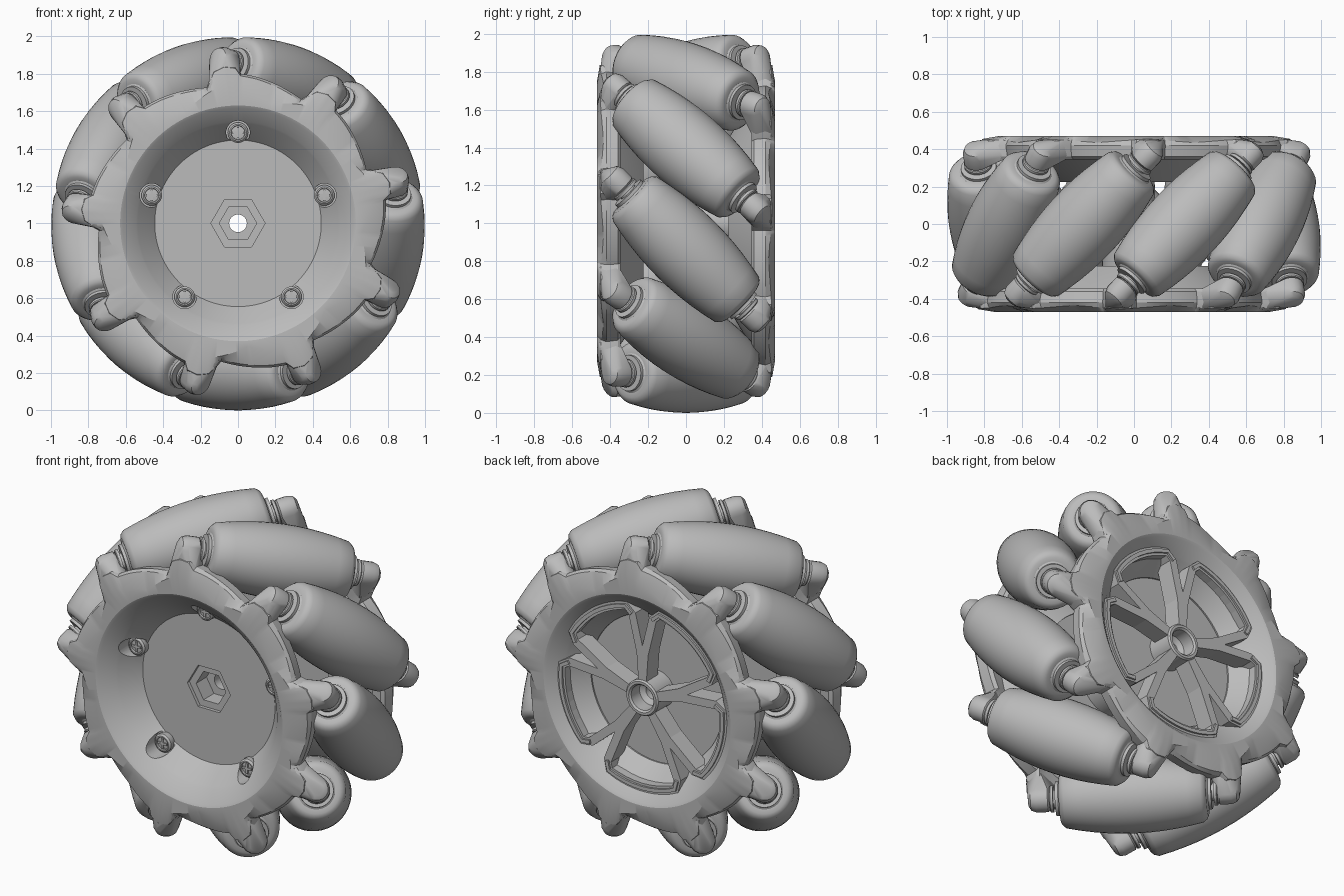
import bpy, bmesh, math
from mathutils import Matrix, Vector

if "Cube" in bpy.data.objects:
    bpy.data.objects.remove(bpy.data.objects["Cube"])

grey = bpy.data.materials.new("light grey")
grey.use_nodes = True
grey.diffuse_color = (0.5, 0.5, 0.5, 1)
grey.node_tree.nodes["Principled BSDF"].inputs["Base Color"].default_value = (0.5, 0.5, 0.5, 1)

ROLLERS = 9
AXIS_R = 0.79
HUB = Matrix.Translation((0, 0, 1))
TURN = HUB @ Matrix.Rotation(math.pi, 4, 'Z')     # front parts to the rear
rad = math.radians


def polar(r, deg, y):
    return Vector((r * math.cos(rad(deg)), y, r * math.sin(rad(deg))))


def add(name, mesh, matrix=HUB):
    ob = bpy.data.objects.new(name, mesh)
    bpy.context.collection.objects.link(ob)
    ob.matrix_world = matrix
    return ob


def finish(bm, name):
    bmesh.ops.recalc_face_normals(bm, faces=bm.faces)
    mesh = bpy.data.meshes.new(name)
    bm.to_mesh(mesh)
    bm.free()
    mesh.materials.append(grey)
    return mesh


def smooth(ob, angle=32):
    bpy.ops.object.select_all(action='DESELECT')
    ob.select_set(True)
    bpy.context.view_layer.objects.active = ob
    bpy.ops.object.shade_smooth_by_angle(angle=rad(angle))


def loft(name, section, n, closed=True):
    """Sweep section(angle) -> [(radius, y)] around the y axis."""
    bm = bmesh.new()
    rings = []
    for i in range(n):
        a = 360 * i / n
        rings.append([bm.verts.new(polar(r, a, y)) for r, y in section(a)])
    m = len(rings[0])
    for i in range(n):
        p, q = rings[i], rings[(i + 1) % n]
        for j in range(m if closed else m - 1):
            k = (j + 1) % m
            bm.faces.new((p[j], p[k], q[k], q[j]))
    if not closed:
        for j in (0, m - 1):
            bm.faces.new([ring[j] for ring in rings])
    return finish(bm, name)


def ribbon(name, path, width, y0, y1):
    """Bar of rectangular section following a path in the wheel plane."""
    bm = bmesh.new()
    rows = []
    for i, p in enumerate(path):
        prev, nxt = path[max(i - 1, 0)], path[min(i + 1, len(path) - 1)]
        d = (nxt - prev).normalized()
        side = Vector((-d.z, 0, d.x)) * width / 2
        corners = (p + side, p - side)
        rows.append([bm.verts.new((c.x, y, c.z)) for c, y in
                     ((corners[0], y0), (corners[1], y0), (corners[1], y1), (corners[0], y1))])
    for p, q in zip(rows, rows[1:]):
        for j in range(4):
            k = (j + 1) % 4
            bm.faces.new((p[j], p[k], q[k], q[j]))
    bm.faces.new(rows[0])
    bm.faces.new(rows[-1])
    return finish(bm, name)


def roller_frame(a):
    """Local x points outwards, local y runs along the slanted roller axis."""
    e = polar(1, a, 0)
    u = (polar(1, a + 90, 0) + Vector((0, -1, 0))).normalized()
    m = Matrix((e, u, e.cross(u))).transposed().to_4x4()
    m.translation = e * AXIS_R
    return m


# Rollers: barrel whose outer line follows the wheel's rolling circle
def barrel(s):
    return 1 - math.sqrt(AXIS_R ** 2 + 0.5 * s * s)


half = [(0.045, 0.5), (0.045, 0.465), (0.07, 0.465), (0.075, 0.46), (0.075, 0.445), (0.05, 0.445),
        (0.05, 0.432), (0.095, 0.432), (0.095, 0.415), (0.105, 0.408), (0.13, 0.408), (0.148, 0.4)]
body = [(barrel(s), s) for s in [0.38 - 0.076 * i for i in range(11)]]
profile = half + body + [(r, -s) for r, s in reversed(half)]
roller_mesh = loft("roller", lambda a: profile, 40, closed=False)
for k in range(ROLLERS):
    roller = add(f"roller_{k + 1}", roller_mesh, HUB @ roller_frame(270 + 40 * k))
smooth(roller, 30)

# Side plates: dished rings with a saw-tooth outline
LUG = 15
OUTLINE = [(0, 0.85), (4, 0.83), (8, 0.745), (28, 0.79), (34, 0.8), (36, 0.84), (40, 0.85)]


def plate_section(a):
    d = (a - LUG) % 40
    for (d0, r0), (d1, r1) in zip(OUTLINE, OUTLINE[1:]):
        if d0 <= d <= d1:
            t = (d - d0) / (d1 - d0)
            edge = r0 + (r1 - r0) * t
            break
    rise = abs(d - 20) / 20               # 1 at a lug, 0 midway
    flat = 0.66 + 0.09 * rise
    return [(0.63, -0.47), (flat, -0.47), (edge - 0.012, -0.435 - 0.02 * rise), (edge, -0.42),
            (edge - 0.01, -0.36), (edge - 0.03, -0.345), (0.66, -0.36), (0.56, -0.29),
            (0.45, -0.225), (0.445, -0.28), (0.535, -0.388), (0.545, -0.398), (0.615, -0.462)]


plate_mesh = loft("side_plate", lambda a: plate_section(a + 1), 360)
plate_mesh.transform(Matrix.Rotation(rad(-1), 4, 'Y'))
front_plate = add("front_plate", plate_mesh)
rear_plate = add("rear_plate", plate_mesh.copy(), TURN)

# Screw pockets cut in the front dish
bm = bmesh.new()
for k in range(5):
    spot = Matrix.Translation(polar(0.485, 90 + 72 * k, -0.39)) @ Matrix.Rotation(math.pi / 2, 4, 'X')
    bmesh.ops.create_cone(bm, cap_ends=True, segments=28, radius1=0.064, radius2=0.064,
                          depth=0.2, matrix=spot)
cutter = add("pocket_cutter", finish(bm, "pocket_cutter"))
cutter.hide_render = True
mod = front_plate.modifiers.new("pockets", 'BOOLEAN')
mod.operation, mod.object, mod.solver = 'DIFFERENCE', cutter, 'EXACT'
bpy.context.view_layer.objects.active = front_plate
bpy.ops.object.modifier_apply(modifier=mod.name)
bpy.data.objects.remove(cutter)
smooth(front_plate, 25)
smooth(rear_plate, 25)

# Lugs: blended posts from the plates to the roller pins
bm = bmesh.new()
frame = roller_frame(LUG - 25)
for s, r in ((0.465, 0.06), (0.475, 0.072), (0.54, 0.072), (0.57, 0.06), (0.585, 0.035)):
    for i in range(16):
        c = polar(r, 22.5 * i, s)
        bm.verts.new(frame @ c)
for r, d, y in ((0.65, 0, -0.468), (0.74, -6, -0.46), (0.74, 7, -0.46),
                (0.7, -7, -0.37), (0.7, 8, -0.37)):
    bm.verts.new(polar(r, LUG + d, y))
hull = bmesh.ops.convex_hull(bm, input=bm.verts)
bmesh.ops.delete(bm, geom=[v for v in bm.verts if not v.link_faces], context='VERTS')
lug_mesh = finish(bm, "lug")
for side, base in (("front", HUB), ("rear", TURN)):
    for k in range(ROLLERS):
        lug = add(f"{side}_lug_{k + 1}", lug_mesh, base @ Matrix.Rotation(rad(-40 * k), 4, 'Y'))
smooth(lug, 35)


# Hub: front floor, stepped hexagonal socket, bore and rear boss
def hub_section(a):
    hexa = math.cos(rad(30)) / math.cos(rad(a % 60 - 30))
    return [(0.455, -0.28), (0.145 * hexa, -0.28), (0.145 * hexa, -0.26), (0.1 * hexa, -0.26),
            (0.1 * hexa, -0.16), (0.047, -0.16), (0.047, 0.32), (0.075, 0.34), (0.075, 0.42),
            (0.085, 0.43), (0.1, 0.43), (0.108, 0.42), (0.115, -0.08), (0.17, -0.08),
            (0.17, -0.235), (0.455, -0.235)]


smooth(add("hub", loft("hub", hub_section, 72)))
smooth(add("rear_floor", loft("rear_floor", lambda a: [(0.1, 0.27), (0.46, 0.27), (0.46, 0.235),
                                                      (0.1, 0.235)], 72)))

# Rear spokes: five loops, neighbours merging into Y shapes
path = [polar(0.1, -35, 0), polar(0.27, -33, 0), polar(0.5, -28, 0)]
path += [polar(0.545, d, 0) for d in range(-24, 25, 6)]
path += [polar(0.5, 28, 0), polar(0.27, 33, 0), polar(0.1, 35, 0)]
spoke_mesh = ribbon("spoke_loop", path, 0.05, 0.31, 0.42)
lip_mesh = ribbon("spoke_lip", path[2:-2], 0.022, 0.41, 0.432)
for k in range(5):
    turn = HUB @ Matrix.Rotation(rad(90 - 72 * k), 4, 'Y')
    add(f"spoke_loop_{k + 1}", spoke_mesh, turn)
    add(f"spoke_lip_{k + 1}", lip_mesh, turn)

# Screws with crossed recess marks
head_mesh = loft("screw", lambda a: [(0.02, -0.2), (0.055, -0.28), (0.055, -0.315), (0.045, -0.325),
                                     (0.038, -0.325), (0.036, -0.315), (0.008, -0.318)], 28, closed=False)
cross_mesh = ribbon("screw_cross", [Vector((-0.03, 0, 0)), Vector((0.03, 0, 0))], 0.013, -0.324, -0.316)
for k in range(5):
    place = HUB @ Matrix.Translation(polar(0.485, 90 + 72 * k, 0))
    screw = add(f"screw_{k + 1}", head_mesh, place)
    for j in range(2):
        add(f"screw_cross_{k + 1}_{j + 1}", cross_mesh, place @ Matrix.Rotation(j * math.pi / 2, 4, 'Y'))
smooth(screw)
